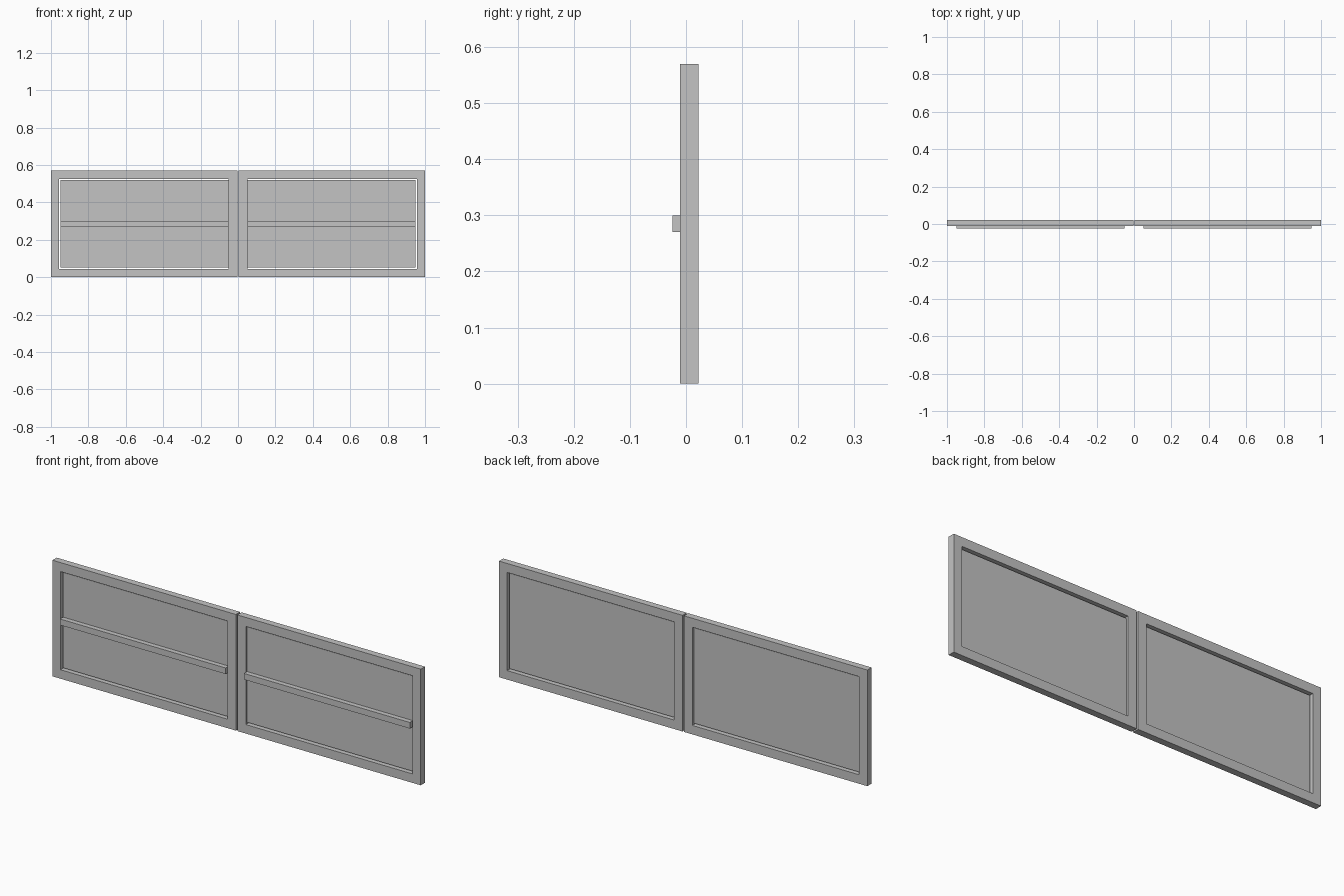
import bpy

if "Cube" in bpy.data.objects:
    bpy.data.objects.remove(bpy.data.objects["Cube"])

grey = bpy.data.materials.new("plain grey")
grey.diffuse_color = (0.55, 0.55, 0.55, 1)
grey.use_nodes = True
grey.node_tree.nodes["Principled BSDF"].inputs["Base Color"].default_value = grey.diffuse_color


def box(name, x, y, z):
    """Box between the (low, high) limits on each axis."""
    bpy.ops.mesh.primitive_cube_add(size=1)
    ob = bpy.context.object
    ob.name = name
    lims = (x, y, z)
    for v in ob.data.vertices:
        v.co = [lims[i][1] if v.co[i] > 0 else lims[i][0] for i in range(3)]
    ob.data.materials.append(grey)
    return ob


HEIGHT = 0.57
FRAME_Y = (-0.011, 0.022)
RAIL = 0.044

for side, s in (("left", -1), ("right", 1)):
    def span(a, b):
        return tuple(sorted((s * a, s * b)))

    # upright stiles
    box(side + "_outer_stile", span(0.956, 1.0), FRAME_Y, (0, HEIGHT))
    box(side + "_inner_stile", span(0.004, 0.05), FRAME_Y, (0, HEIGHT))
    # rails between the stiles
    box(side + "_bottom_rail", span(0.05, 0.956), FRAME_Y, (0, RAIL))
    box(side + "_top_rail", span(0.05, 0.956), FRAME_Y, (HEIGHT - RAIL, HEIGHT))
    # recessed panel with a narrow clearance
    box(side + "_panel", span(0.05, 0.95), (0.0, 0.011), (0.051, 0.519))
    # horizontal batten on the front of the panel
    box(side + "_batten", span(0.05, 0.95), (-0.024, 0.0), (0.27, 0.30))
